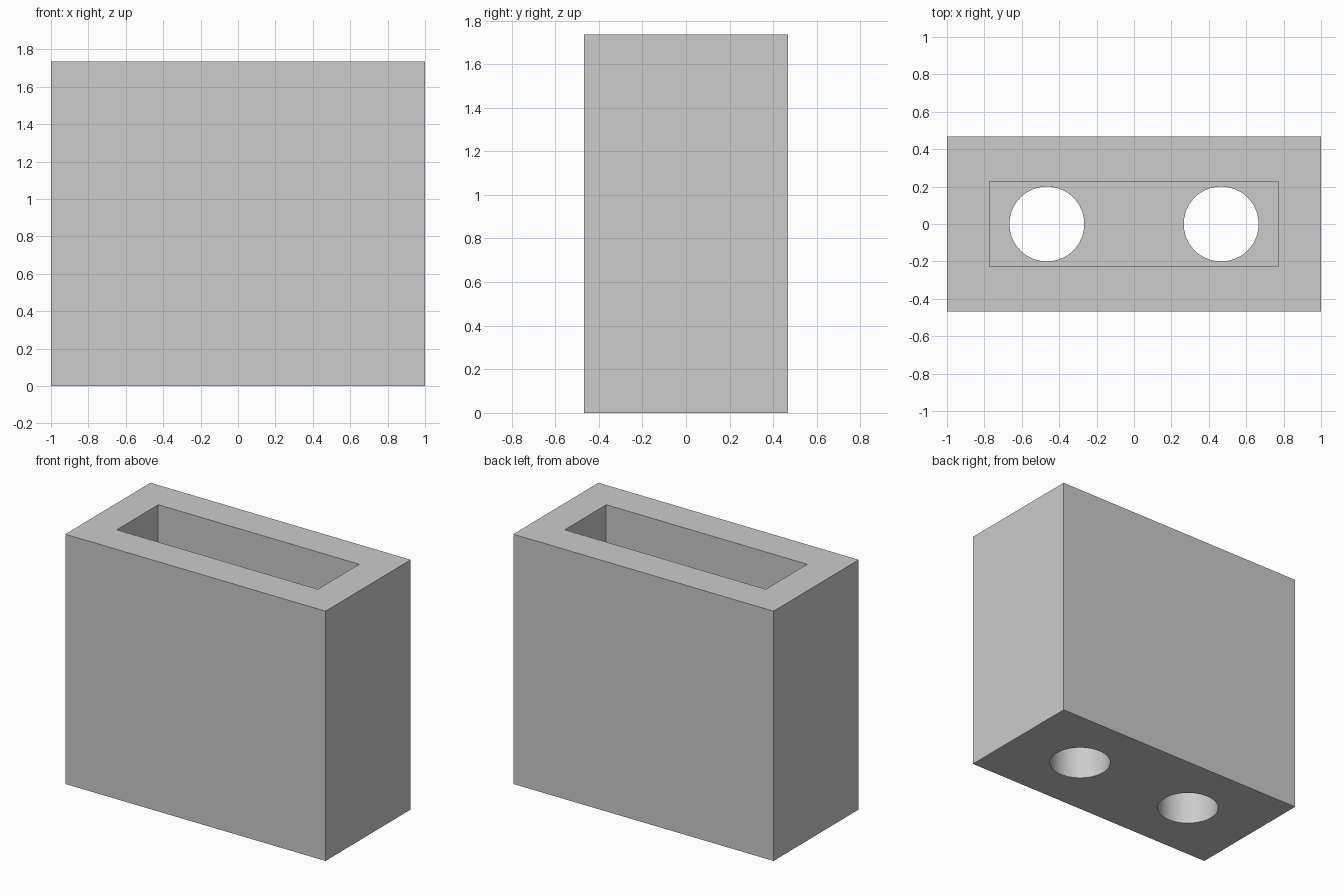
import bpy
import math

cube = bpy.data.objects.get("Cube")
if cube:
    bpy.data.objects.remove(cube, do_unlink=True)

WIDTH, DEPTH, HEIGHT = 2.0, 0.935, 1.735
POCKET_WIDTH, POCKET_DEPTH = 1.545, 0.455
FLOOR = 0.4
HOLE_RADIUS, HOLE_X = 0.2, 0.466

grey = bpy.data.materials.new("light grey")
grey.use_nodes = True
colour = (0.6, 0.6, 0.6, 1)
grey.diffuse_color = colour
grey.node_tree.nodes["Principled BSDF"].inputs["Base Color"].default_value = colour


def add_box(name, width, depth, bottom, top):
    """Box centred on the z axis between two heights."""
    bpy.ops.mesh.primitive_cube_add(size=1, location=(0, 0, (bottom + top) / 2))
    box = bpy.context.object
    box.name = name
    box.scale = (width, depth, top - bottom)
    bpy.ops.object.transform_apply(location=True, rotation=False, scale=True)
    box.data.materials.append(grey)
    return box


def cut(target, cutter):
    """Subtract the cutter from the target, then discard it."""
    cutter.hide_render = True
    mod = target.modifiers.new(cutter.name, "BOOLEAN")
    mod.operation = "DIFFERENCE"
    mod.solver = "EXACT"
    mod.object = cutter
    bpy.context.view_layer.objects.active = target
    bpy.ops.object.modifier_apply(modifier=mod.name)
    bpy.data.objects.remove(cutter, do_unlink=True)


# Solid block with a rectangular pocket open at the top
body = add_box("holder_body", WIDTH, DEPTH, 0, HEIGHT)
cut(body, add_box("pocket_cutter", POCKET_WIDTH, POCKET_DEPTH, FLOOR, HEIGHT + 0.2))

# Two round holes through the floor
for side in (-1, 1):
    bpy.ops.mesh.primitive_cylinder_add(vertices=64, radius=HOLE_RADIUS, depth=FLOOR + 0.4,
                                        location=(side * HOLE_X, 0, FLOOR / 2))
    hole = bpy.context.object
    hole.name = "hole_cutter"
    hole.data.materials.append(grey)
    cut(body, hole)

# Smooth hole walls, sharp box edges
bpy.ops.object.select_all(action="DESELECT")
body.select_set(True)
bpy.context.view_layer.objects.active = body
bpy.ops.object.shade_smooth_by_angle(angle=math.radians(30))
